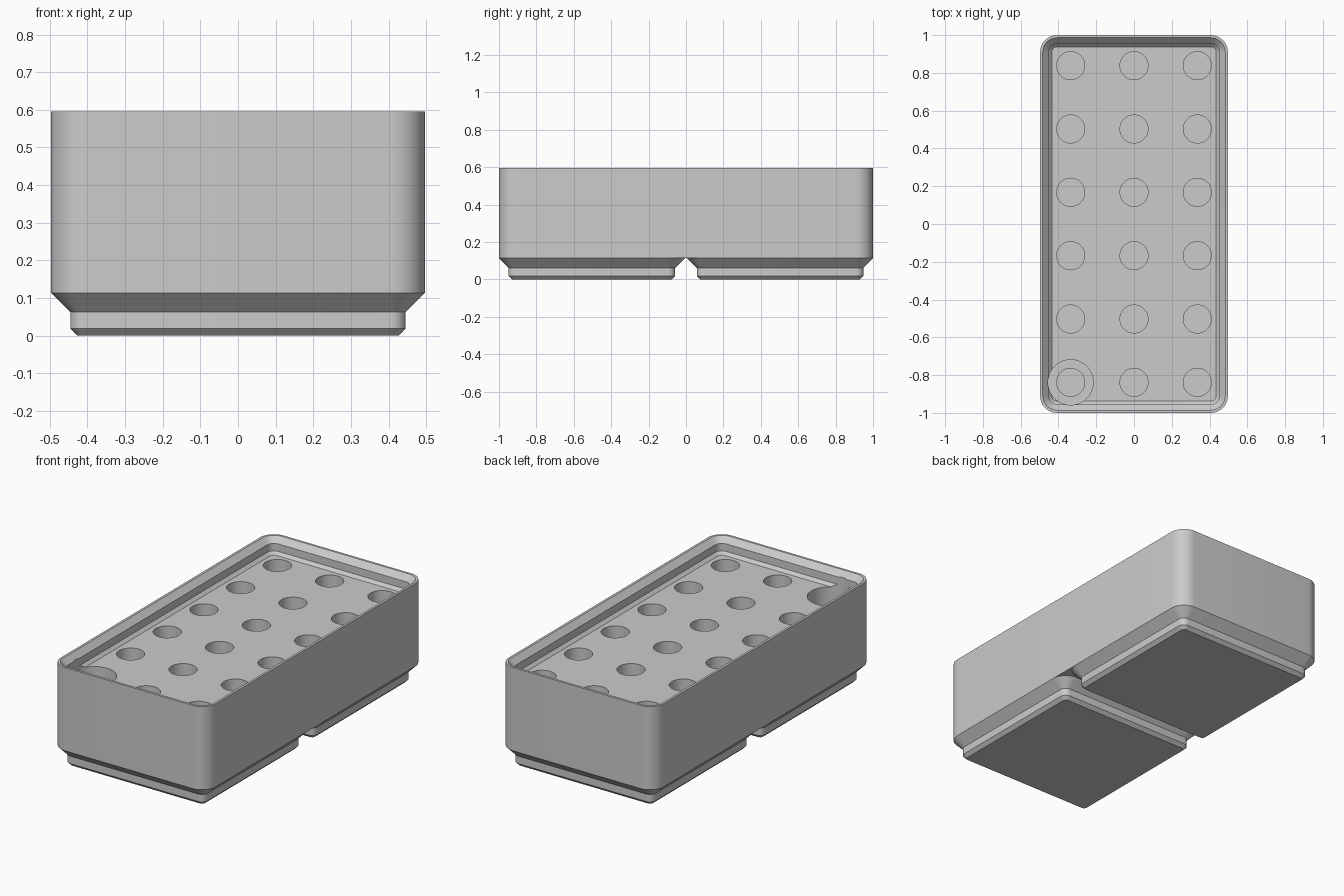
import bpy, bmesh, math

cube = bpy.data.objects.get("Cube")
if cube:
    bpy.data.objects.remove(cube, do_unlink=True)

MM = 2 / 83.5                 # one millimetre of the storage bin
PITCH = 42 * MM               # base grid spacing
HOLE_PITCH = 14 * MM
WIDTH, LENGTH, CORNER = 41.5 * MM, 2.0, 3.75 * MM
BODY_Z, FLOOR_Z, RIM_Z = 4.75 * MM, 21 * MM, 24.84 * MM

grey = bpy.data.materials.new("light_grey")
grey.use_nodes = True
colour = (0.6, 0.6, 0.6, 1)
grey.diffuse_color = colour
bsdf = grey.node_tree.nodes["Principled BSDF"]
bsdf.inputs["Base Color"].default_value = colour
bsdf.inputs["Roughness"].default_value = 0.6


def make_object(name, bm):
    bmesh.ops.recalc_face_normals(bm, faces=bm.faces)
    mesh = bpy.data.meshes.new(name)
    bm.to_mesh(mesh)
    bm.free()
    mesh.materials.append(grey)
    obj = bpy.data.objects.new(name, mesh)
    bpy.context.collection.objects.link(obj)
    return obj


def outline(width, length, inset, z, steps=10):
    """Rounded rectangle, inset from the full outer outline."""
    r = max(CORNER - inset, 0.005)
    cx, cy = width / 2 - inset - r, length / 2 - inset - r
    points = []
    for quarter, (sx, sy) in enumerate([(1, 1), (-1, 1), (-1, -1), (1, -1)]):
        for i in range(steps + 1):
            a = math.pi / 2 * (quarter + i / steps)
            points.append((sx * cx + r * math.cos(a), sy * cy + r * math.sin(a), z))
    return points


def loft(name, width, length, profile):
    """Stack of rounded rectangles from (inset, z) pairs, closed at both ends."""
    bm = bmesh.new()
    rings = [[bm.verts.new(p) for p in outline(width, length, i, z)] for i, z in profile]
    for low, high in zip(rings, rings[1:]):
        for k in range(len(low)):
            n = (k + 1) % len(low)
            bm.faces.new((low[k], low[n], high[n], high[k]))
    bm.faces.new(rings[0][::-1])
    bm.faces.new(rings[-1])
    return make_object(name, bm)


def cylinder(name, radius, bottom, top, x, y, segments):
    bm = bmesh.new()
    bmesh.ops.create_cone(bm, cap_ends=True, segments=segments, radius1=radius,
                          radius2=radius, depth=top - bottom)
    bmesh.ops.translate(bm, verts=bm.verts, vec=(x, y, (top + bottom) / 2))
    return make_object(name, bm)


def select_only(obj):
    bpy.ops.object.select_all(action='DESELECT')
    obj.select_set(True)
    bpy.context.view_layer.objects.active = obj


def cut(target, cutter):
    cutter.hide_render = True
    mod = target.modifiers.new("cut", 'BOOLEAN')
    mod.operation, mod.solver, mod.object = 'DIFFERENCE', 'EXACT', cutter
    select_only(target)
    bpy.ops.object.modifier_apply(modifier=mod.name)
    bpy.data.objects.remove(cutter, do_unlink=True)


# Body with the stepped stacking lip around a flat floor
body = loft("bin_body", WIDTH, LENGTH, [
    (0, BODY_Z), (0, RIM_Z), (0.58 * MM, RIM_Z), (1.9 * MM, FLOOR_Z + 2.5 * MM),
    (1.9 * MM, FLOOR_Z + 0.7 * MM), (2.6 * MM, FLOOR_Z)])

# Grid of round sockets
for row in range(6):
    for column in range(3):
        cut(body, cylinder("socket_cutter", 3.1 * MM, FLOOR_Z - 15 * MM, RIM_Z,
                           (column - 1) * HOLE_PITCH, (row - 2.5) * HOLE_PITCH, 48))

# Wider socket at the front right corner, nicking the lip
cut(body, cylinder("wide_socket_cutter", 5 * MM, FLOOR_Z - 8 * MM, RIM_Z + MM,
                   -HOLE_PITCH, -2.5 * HOLE_PITCH, 64))

# Two stepped feet, their hidden tops sunk into the body
parts = [body]
for name, side in (("front_foot", -1), ("back_foot", 1)):
    foot = loft(name, WIDTH, WIDTH, [
        (2.95 * MM, 0), (2.15 * MM, 0.8 * MM), (2.15 * MM, 2.6 * MM),
        (0, BODY_Z), (MM, BODY_Z + 0.2 * MM)])
    foot.location.y = side * PITCH / 2
    parts.append(foot)

for part in parts:
    select_only(part)
    bpy.ops.object.shade_smooth_by_angle(angle=math.radians(30))
